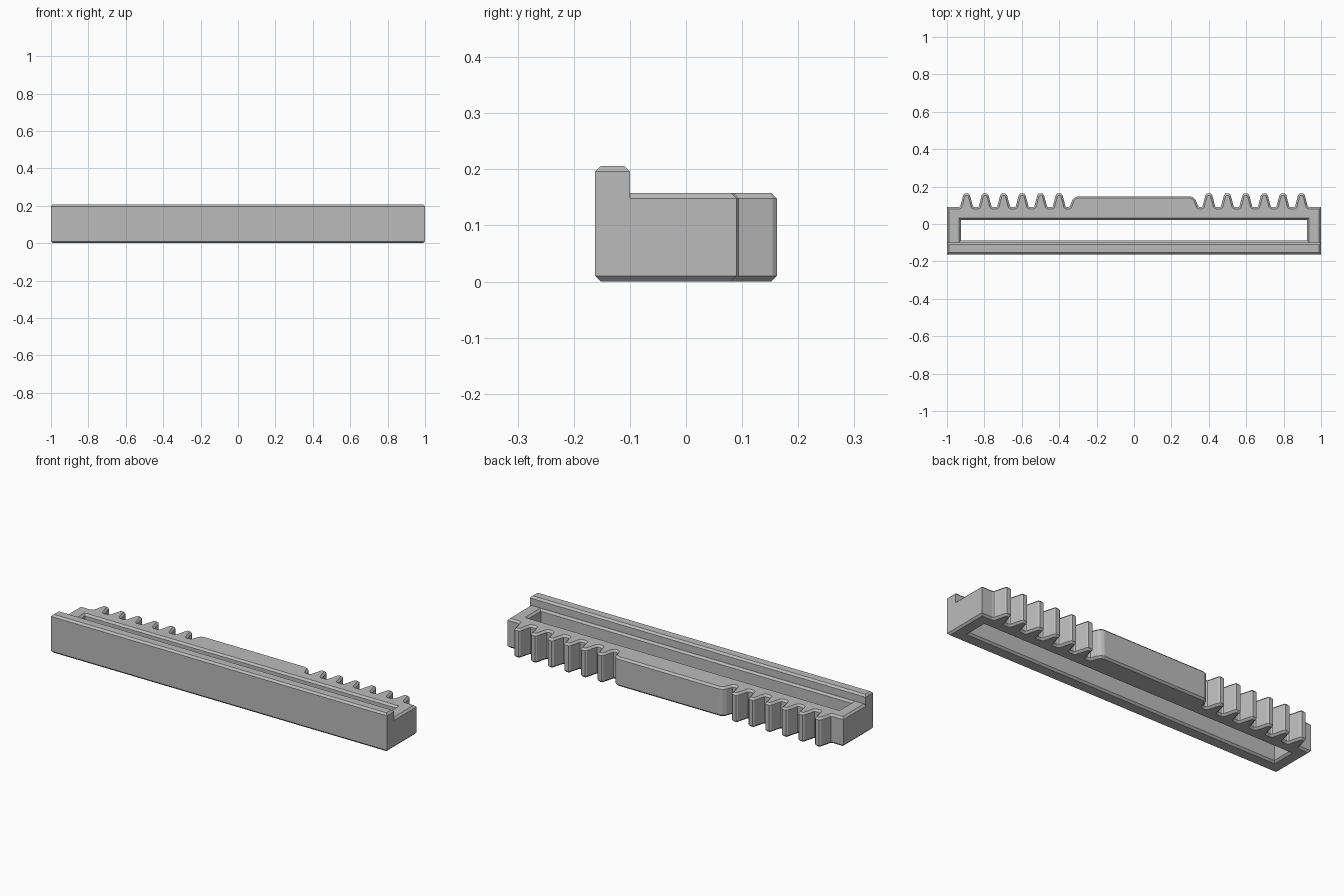
import bpy
import bmesh
from mathutils import Vector

cube = bpy.data.objects.get("Cube")
if cube:
    bpy.data.objects.remove(cube, do_unlink=True)

CHAMFER = 0.01
BODY_TOP = 0.158
LIP_TOP = 0.206
FRONT, SHOULDER = -0.162, 0.09

grey = bpy.data.materials.new("mid_grey")
grey.use_nodes = True
grey.diffuse_color = (0.5, 0.5, 0.5, 1)
grey.node_tree.nodes["Principled BSDF"].inputs["Base Color"].default_value = (0.5, 0.5, 0.5, 1)


def inset(points, dist):
    """Move a counter-clockwise outline inwards with mitred corners."""
    result = []
    for i, p in enumerate(points):
        p = Vector(p)
        d1 = (p - Vector(points[i - 1])).normalized()
        d2 = (Vector(points[(i + 1) % len(points)]) - p).normalized()
        n1, n2 = Vector((-d1.y, d1.x)), Vector((-d2.y, d2.x))
        result.append(p + (n1 + n2) * dist / (1 + n1.dot(n2)))
    return result


def rectangle(x, y0, y1):
    return [(-x, y0), (x, y0), (x, y1), (-x, y1)]


def chamfered_solid(name, outline, layers, hole=None):
    """Stack inset copies of the outline, with an optional through hole."""
    bm = bmesh.new()
    caps = ([], [])
    for points, sign in ((outline, 1), (hole, -1)):
        if not points:
            continue
        rings = [[bm.verts.new((p[0], p[1], z)) for p in inset(points, sign * d)]
                 for z, d in layers]
        n = len(points)
        for low, high in zip(rings, rings[1:]):
            for i in range(n):
                j = (i + 1) % n
                bm.faces.new((low[i], low[j], high[j], high[i]))
        for cap, ring in zip(caps, (rings[0], rings[-1])):
            cap.extend(bm.edges.get((ring[i - 1], ring[i])) for i in range(n))
    for cap in caps:
        bmesh.ops.triangle_fill(bm, edges=cap, use_beauty=True)
    bmesh.ops.recalc_face_normals(bm, faces=bm.faces[:])
    mesh = bpy.data.meshes.new(name)
    bm.to_mesh(mesh)
    bm.free()
    mesh.materials.append(grey)
    obj = bpy.data.objects.new(name, mesh)
    bpy.context.collection.objects.link(obj)
    return obj


# Right half of the toothed edge, from the end to the central pad
tooth = [(0.04, SHOULDER), (0.034, 0.094), (0.018, 0.154), (0.011, 0.162)]
half = [(1, SHOULDER)]
for k in range(6):
    centre = 0.895 - 0.099 * k
    half += [(centre + x, y) for x, y in tooth]
    half += [(centre - x, y) for x, y in reversed(tooth)]
half += [(0.351, SHOULDER), (0.343, 0.094), (0.33, 0.128), (0.318, 0.142), (0.302, 0.148)]
mirrored = [(-x, y) for x, y in reversed(half)]
outline = [(-1, FRONT), (1, FRONT)] + half + mirrored

# Rack body with long slot
chamfered_solid("rack_body", outline,
                [(0, CHAMFER), (CHAMFER, 0), (BODY_TOP - CHAMFER, 0), (BODY_TOP, CHAMFER)],
                hole=rectangle(0.926, -0.088, 0.022))

# Raised lip along the front
chamfered_solid("front_lip", rectangle(1, FRONT, -0.1),
                [(BODY_TOP - CHAMFER, 0), (LIP_TOP - CHAMFER, 0), (LIP_TOP, CHAMFER)])
